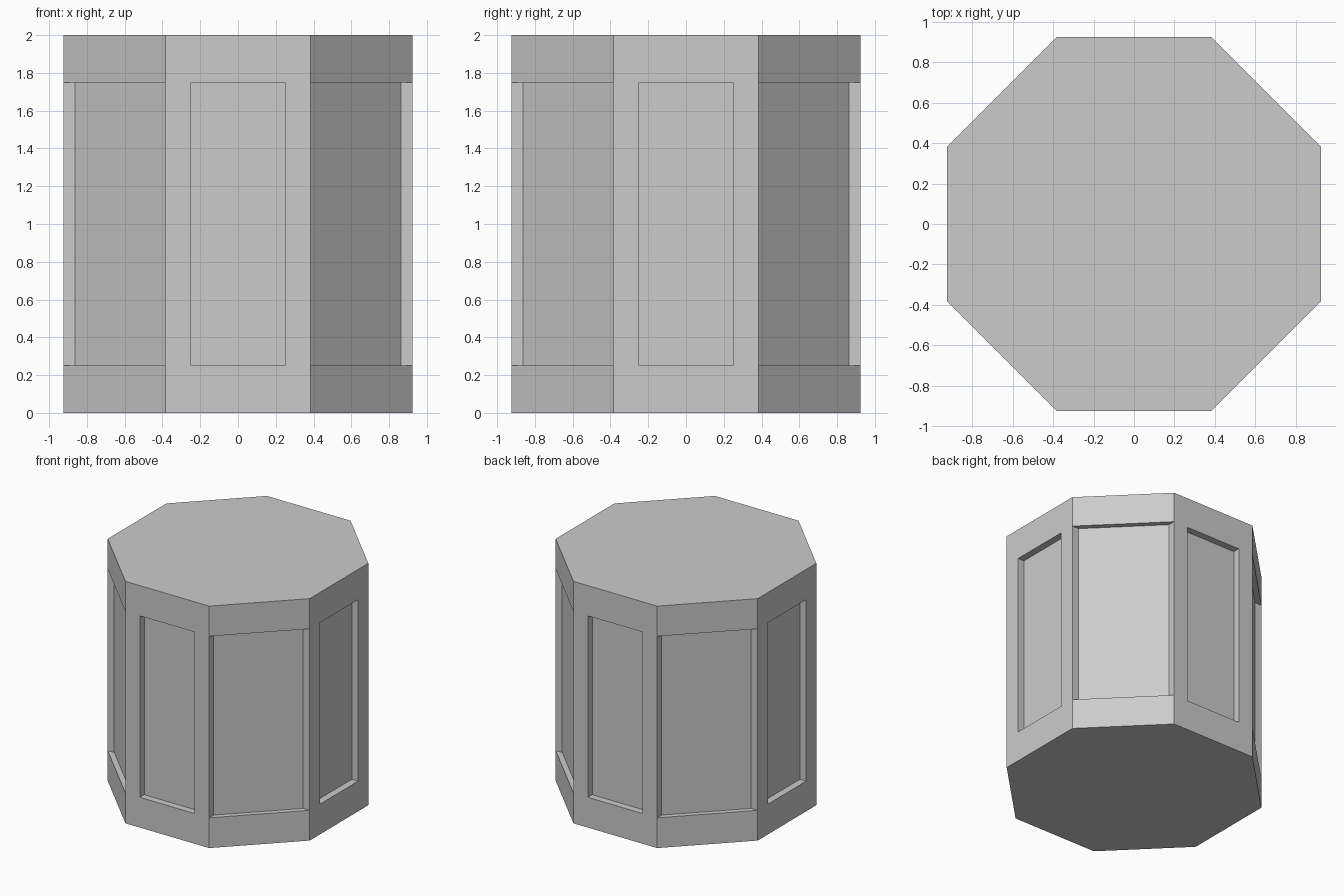
import bpy, bmesh
from math import sin, cos, pi
from mathutils import Vector, Matrix

if "Cube" in bpy.data.objects:
    bpy.data.objects.remove(bpy.data.objects["Cube"])

HEIGHT, LOW, HIGH = 2.0, 0.25, 1.75
A, H = cos(pi / 8), sin(pi / 8)      # apothem and half side of the octagon
DEPTH, HALF_PANEL = 0.057, 0.25
STEP = 0.06                          # axis-aligned step at the corner panels

bm = bmesh.new()


def face(points):
    bm.faces.new([bm.verts.new(p) for p in points])


def at(points, z):
    return [Vector((p[0], p[1], z)) for p in points]


def side(corners, rim, recess):
    """One side: bands above and below, recessed panel walls, two ledges."""
    edge = [corners[0]] + [p for p in rim if p not in corners] + [corners[1]]
    for z_out, z_in in ((0, LOW), (HEIGHT, HIGH)):
        face(at(corners, z_out) + at(edge[::-1], z_in))
        face(at([rim[0]] + recess + [rim[1]], z_in))
    path = [rim[0]] + recess + [rim[1]]
    if rim != corners:
        path = [corners[0]] + path + [corners[1]]
    for p, q in zip(path, path[1:]):
        face(at([p, q], LOW) + at([q, p], HIGH))


for i in range(4):
    rot = Matrix.Rotation(i * pi / 2, 2)

    def turn(points):
        return [rot @ Vector(p) for p in points]

    # straight side with a framed narrow panel
    side(turn([(-H, -A), (H, -A)]),
         turn([(-HALF_PANEL, -A), (HALF_PANEL, -A)]),
         turn([(-HALF_PANEL, -A + DEPTH), (HALF_PANEL, -A + DEPTH)]))
    # diagonal side with a full-width panel
    c = turn([(H, -A), (A, -H)])
    side(c, c, turn([(H, -A + STEP), (A - STEP, -H)]))

# top and bottom caps
octagon = [(cos(pi / 8 + k * pi / 4), sin(pi / 8 + k * pi / 4)) for k in range(8)]
face(at(octagon, HEIGHT))
face(at(octagon[::-1], 0))

bmesh.ops.remove_doubles(bm, verts=bm.verts, dist=0.0005)
bmesh.ops.recalc_face_normals(bm, faces=bm.faces)
mesh = bpy.data.meshes.new("panelled_octagonal_block")
bm.to_mesh(mesh)
bm.free()
bpy.context.collection.objects.link(bpy.data.objects.new("panelled_octagonal_block", mesh))
